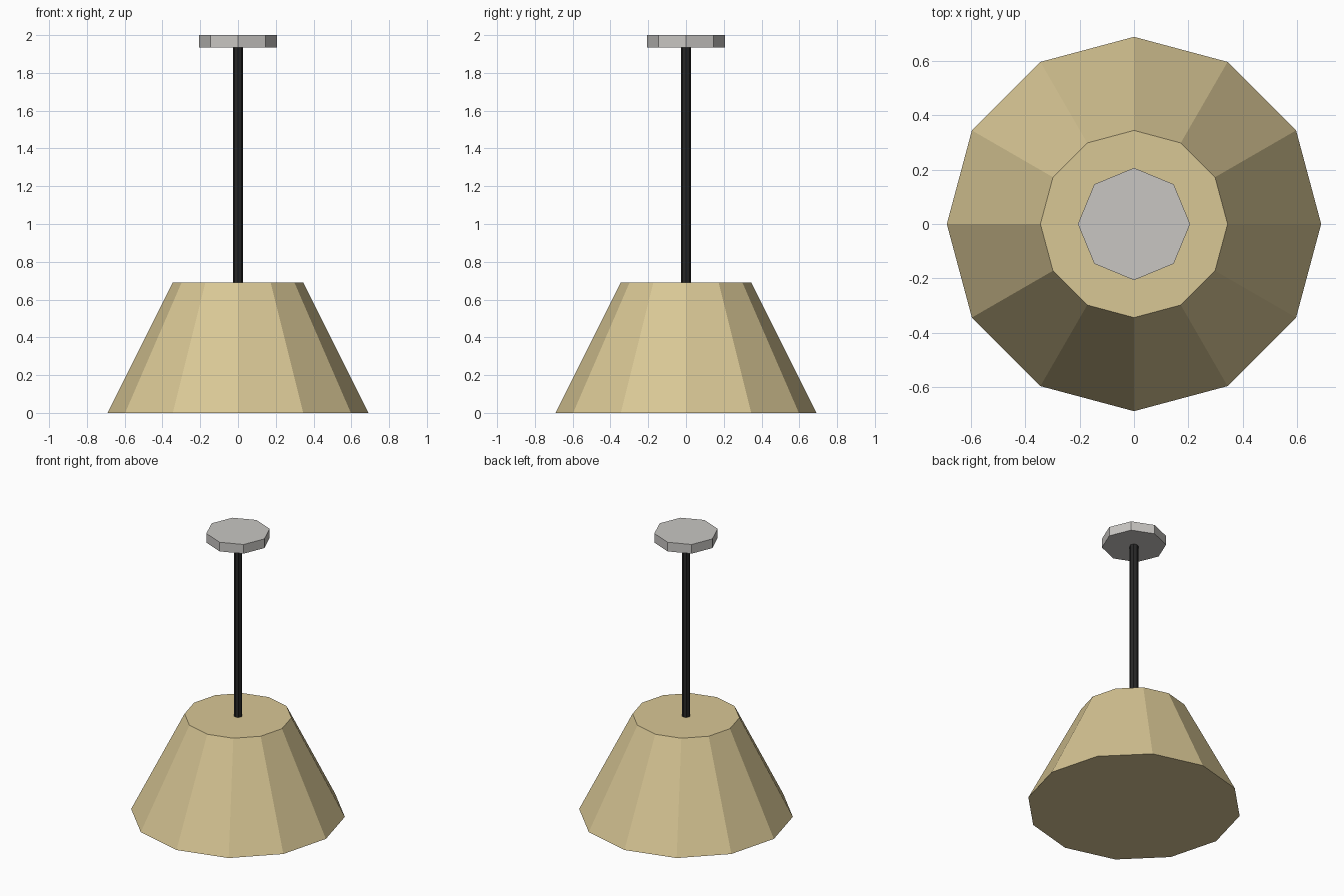
import bpy

cube = bpy.data.objects.get("Cube")
if cube:
    bpy.data.objects.remove(cube, do_unlink=True)


def make_material(name, rgb):
    mat = bpy.data.materials.new(name)
    mat.use_nodes = True
    colour = (*rgb, 1.0)
    mat.diffuse_color = colour
    mat.node_tree.nodes["Principled BSDF"].inputs["Base Color"].default_value = colour
    return mat


def prism(name, sides, bottom_radius, top_radius, z_low, z_high, mat):
    """Capped, flat-shaded cone section standing between two heights."""
    bpy.ops.mesh.primitive_cone_add(
        vertices=sides, radius1=bottom_radius, radius2=top_radius,
        depth=z_high - z_low, location=(0, 0, (z_low + z_high) / 2))
    obj = bpy.context.object
    obj.name = name
    obj.data.materials.append(mat)
    return obj


tan = make_material("tan fabric", (0.69, 0.57, 0.30))
black = make_material("black cable", (0.02, 0.02, 0.02))
grey = make_material("light grey metal", (0.58, 0.565, 0.545))

# Closed twelve-sided lampshade
prism("lamp_shade", 12, 0.69, 0.345, 0.0, 0.69, tan)

# Hanging cord
prism("cord", 8, 0.0276, 0.0276, 0.69, 1.935, black)

# Octagonal ceiling plate
prism("ceiling_plate", 8, 0.207, 0.207, 1.935, 2.0, grey)
